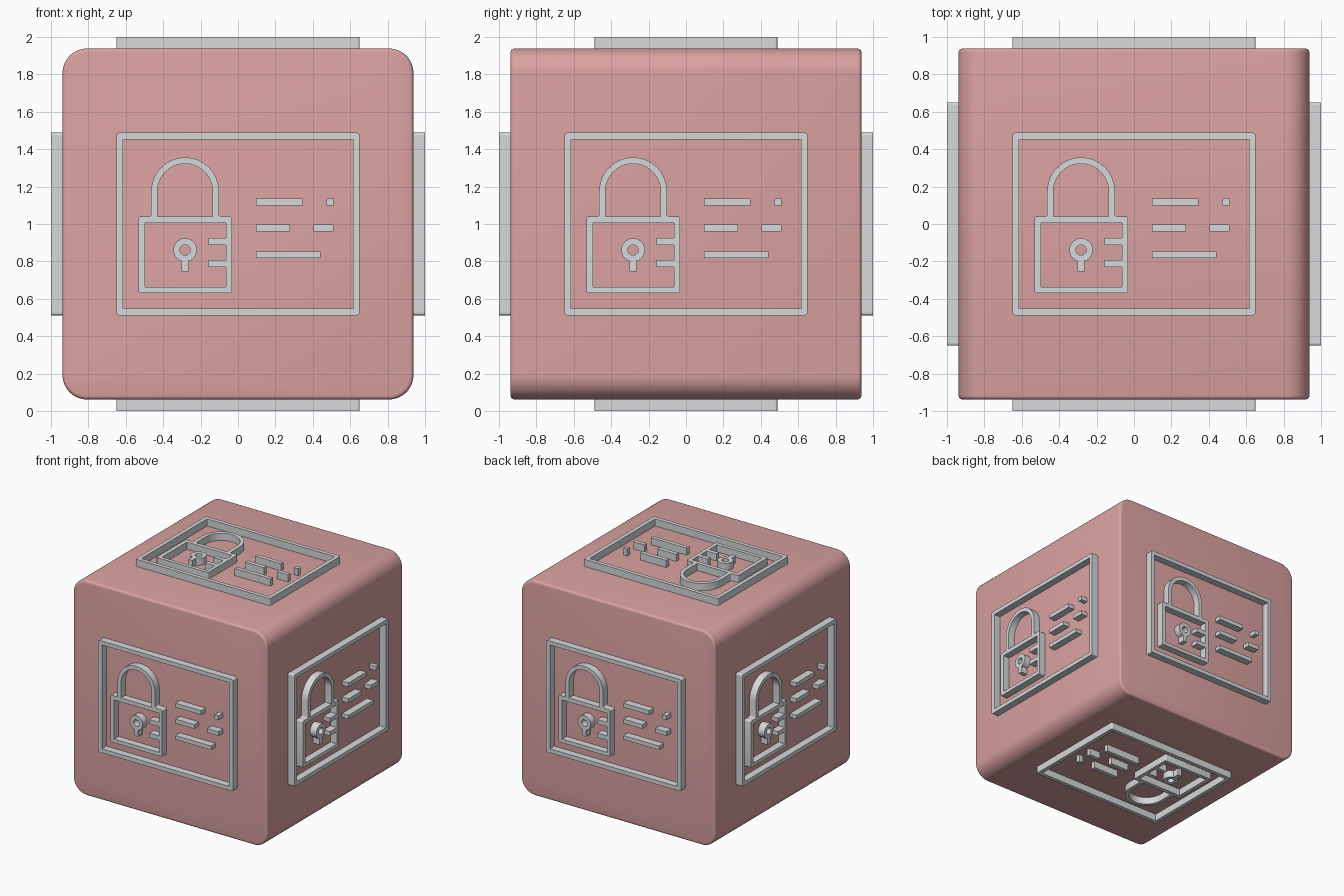
import bpy, bmesh, math
from mathutils import Matrix, Vector

default = bpy.data.objects.get("Cube")
if default:
    bpy.data.objects.remove(default, do_unlink=True)


def material(name, color):
    m = bpy.data.materials.new(name)
    m.use_nodes = True
    m.diffuse_color = color
    m.node_tree.nodes["Principled BSDF"].inputs["Base Color"].default_value = color
    return m


pink = material("dusty pink", (0.70, 0.36, 0.355, 1))
grey = material("light grey", (0.68, 0.69, 0.70, 1))


def add(name, mesh, mat):
    obj = bpy.data.objects.new(name, mesh)
    bpy.context.collection.objects.link(obj)
    if not mesh.materials:
        mesh.materials.append(mat)
    return obj


def smooth(obj):
    bpy.ops.object.select_all(action='DESELECT')
    obj.select_set(True)
    bpy.context.view_layer.objects.active = obj
    bpy.ops.object.shade_smooth_by_angle(angle=math.radians(35))


# Outline helpers
def rect(u0, v0, u1, v1):
    return [(u0, v0), (u1, v0), (u1, v1), (u0, v1)]


def arc(cu, cv, r, start, end, n):
    angles = [math.radians(start + (end - start) * i / n) for i in range(n + 1)]
    return [(cu + r * math.cos(a), cv + r * math.sin(a)) for a in angles]


def soften(points, r):
    """Round every sharp corner of a closed outline."""
    out = []
    for i, p in enumerate(points):
        p = Vector(p)
        a = Vector(points[i - 1]) - p
        b = Vector(points[(i + 1) % len(points)]) - p
        if a.angle(-b) < math.radians(40):
            out.append(p)
            continue
        start, end = p + a.normalized() * r, p + b.normalized() * r
        for t in (0, 0.33, 0.67, 1):
            out.append(start * (1 - t) ** 2 + p * 2 * t * (1 - t) + end * t * t)
    return out


def relief(name, outlines, depth=0.04):
    """Filled and extruded outlines, nested ones becoming holes."""
    curve = bpy.data.curves.new(name, 'CURVE')
    curve.dimensions = '2D'
    curve.fill_mode = 'BOTH'
    curve.extrude = depth
    for points in outlines:
        s = curve.splines.new('POLY')
        s.points.add(len(points) - 1)
        for sp, p in zip(s.points, points):
            sp.co = (p[0], p[1], 0, 1)
        s.use_cyclic_u = True
        s.use_smooth = False
    temp = bpy.data.objects.new(name, curve)
    bpy.context.collection.objects.link(temp)
    dg = bpy.context.evaluated_depsgraph_get()
    mesh = bpy.data.meshes.new_from_object(temp.evaluated_get(dg))
    bpy.data.objects.remove(temp, do_unlink=True)
    bm = bmesh.new()
    bm.from_mesh(mesh)
    bmesh.ops.remove_doubles(bm, verts=bm.verts, dist=0.0005)
    bmesh.ops.recalc_face_normals(bm, faces=bm.faces)
    bm.to_mesh(mesh)
    bm.free()
    mesh.materials.clear()
    mesh.materials.append(grey)
    mesh.name = name
    return mesh


# Rounded block: wide rounding along y, narrow rounding on front and back rims
HALF = 0.938
bm = bmesh.new()
bmesh.ops.create_cube(bm, size=2 * HALF)
along = [e for e in bm.edges if abs(e.verts[0].co.y - e.verts[1].co.y) > 1]
bmesh.ops.bevel(bm, geom=along, offset=0.13, segments=12, profile=0.5, affect='EDGES')
rims = [e for e in bm.edges if abs(e.verts[0].co.y - e.verts[1].co.y) < 0.01]
bmesh.ops.bevel(bm, geom=rims, offset=0.02, segments=4, profile=0.5, affect='EDGES')
bmesh.ops.translate(bm, verts=bm.verts, vec=(0, 0, 1))
block_mesh = bpy.data.meshes.new("block")
bm.to_mesh(block_mesh)
bm.free()
smooth(add("block", block_mesh, pink))

# Panel frame
frame = relief("panel_frame", [
    soften(rect(-0.65, -0.488, 0.65, 0.488), 0.014),
    rect(-0.615, -0.453, 0.615, 0.453)])

# Padlock: shackle and body share one outline
LOCK = -0.283
TOP = 0.04
outer = ([(-0.532, -0.369), (-0.032, -0.369), (-0.032, TOP), (LOCK + 0.181, TOP)]
         + arc(LOCK, 0.175, 0.181, 0, 180, 28)
         + [(LOCK - 0.181, TOP), (-0.532, TOP)])
shackle_hole = ([(LOCK - 0.147, TOP), (LOCK + 0.147, TOP)]
                + arc(LOCK, 0.175, 0.147, 0, 180, 28))
wall, tab = -0.064, -0.158
body_hole = [(-0.497, -0.337), (wall, -0.337), (wall, -0.23), (tab, -0.23),
             (tab, -0.193), (wall, -0.193), (wall, -0.112), (tab, -0.112),
             (tab, -0.075), (wall, -0.075), (wall, 0.005), (-0.497, 0.005)]
padlock = relief("padlock", [soften(outer, 0.012), shackle_hole, body_hole])

# Keyhole: ring with a short stem
keyhole = relief("keyhole", [
    arc(LOCK, -0.139, 0.063, -72.5, 252.5, 32)
    + [(LOCK - 0.019, -0.254), (LOCK + 0.019, -0.254)],
    arc(LOCK, -0.139, 0.028, 0, 345, 23)])

# Dashed bars beside the padlock
bars = relief("dash_bars", [
    rect(0.096, 0.099, 0.345, 0.136), rect(0.473, 0.099, 0.511, 0.136),
    rect(0.096, -0.04, 0.278, -0.003), rect(0.404, -0.04, 0.511, -0.003),
    rect(0.096, -0.182, 0.441, -0.147)])

# Place the reliefs on all six sides: (right, up) directions of each side
X, Y, Z = Vector((1, 0, 0)), Vector((0, 1, 0)), Vector((0, 0, 1))
sides = {"front": (X, Z), "back": (-X, Z), "left": (Y, Z),
         "right": (-Y, Z), "top": (X, Y), "bottom": (X, -Y)}
for side, (u, v) in sides.items():
    n = u.cross(v)
    basis = Matrix((u, v, n)).transposed().to_4x4()
    place = Matrix.Translation(Z + n * 0.96) @ basis
    for mesh in (frame, padlock, keyhole, bars):
        obj = add(side + "_" + mesh.name, mesh, grey)
        obj.matrix_world = place
        if side == "front" and mesh in (padlock, keyhole):
            smooth(obj)
